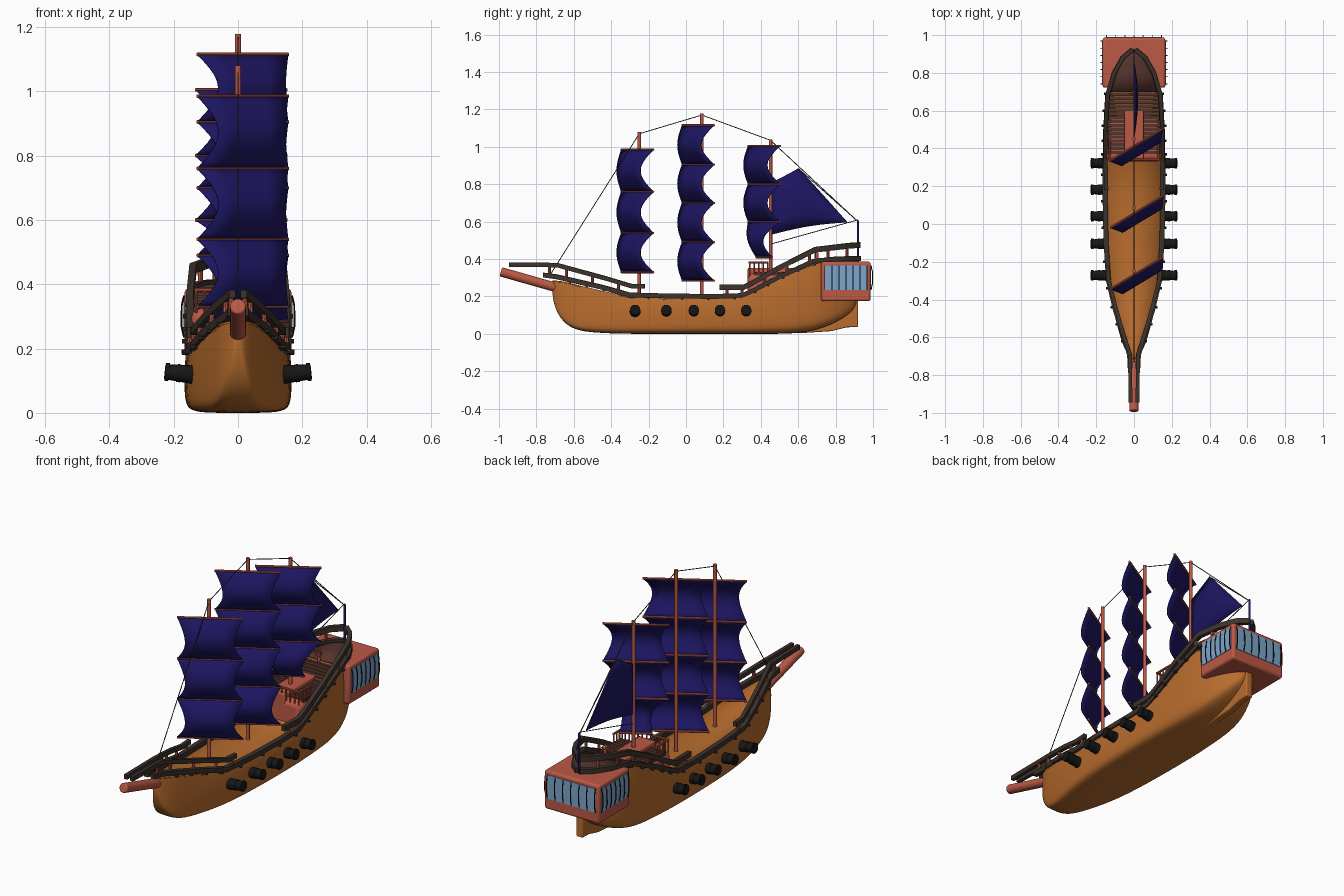
import bpy, bmesh, math
from mathutils import Vector, Matrix

if "Cube" in bpy.data.objects:
    bpy.data.objects.remove(bpy.data.objects["Cube"])

def mat(name, c):
    m = bpy.data.materials.new(name)
    m.diffuse_color = (*c, 1)
    m.use_nodes = True
    m.node_tree.nodes["Principled BSDF"].inputs["Base Color"].default_value = m.diffuse_color
    return m

ORANGE = mat("hull_wood", (.48, .15, .027))
RED = mat("red_wood", (.5, .1, .06))
NAVY = mat("navy_cloth", (.012, .008, .12))
DARK = mat("dark_wood", (.045, .032, .024))
DECK = mat("deck_wood", (.09, .035, .027))
GLASS = mat("window_glass", (.2, .38, .6))
BLACK = mat("black_iron", (.008, .008, .008))

def finish(name, bm, m, bevel=0, subsurf=0, solid=0):
    bmesh.ops.recalc_face_normals(bm, faces=bm.faces)
    me = bpy.data.meshes.new(name)
    bm.to_mesh(me)
    bm.free()
    ob = bpy.data.objects.new(name, me)
    bpy.context.collection.objects.link(ob)
    me.materials.append(m)
    bpy.ops.object.select_all(action='DESELECT')
    bpy.context.view_layer.objects.active = ob
    ob.select_set(True)
    bpy.ops.object.shade_smooth_by_angle(angle=math.radians(40))
    if solid:
        md = ob.modifiers.new("thickness", 'SOLIDIFY')
        md.thickness, md.offset = solid, 0
    if bevel:
        md = ob.modifiers.new("bevel", 'BEVEL')
        md.width, md.segments = bevel, 3
    if subsurf:
        md = ob.modifiers.new("subsurf", 'SUBSURF')
        md.levels = md.render_levels = subsurf
    return ob

def cyl(bm, p, q, r, r2=None, n=12):
    p, q = Vector(p), Vector(q)
    d = q - p
    M = Matrix.Translation((p + q) / 2) @ d.to_track_quat('Z', 'Y').to_matrix().to_4x4()
    bmesh.ops.create_cone(bm, cap_ends=True, segments=n, radius1=r,
                          radius2=r if r2 is None else r2, depth=d.length, matrix=M)

def box(bm, x0, x1, y0, y1, z0, z1):
    M = Matrix.Translation(((x0+x1)/2, (y0+y1)/2, (z0+z1)/2)) @ Matrix.Diagonal((x1-x0, y1-y0, z1-z0, 1))
    bmesh.ops.create_cube(bm, size=1, matrix=M)

def loft(bm, rows, closed=False):
    vs = [[bm.verts.new(p) for p in r] for r in rows]
    n = len(vs[0])
    for a, b in zip(vs, vs[1:]):
        for i in range(n if closed else n - 1):
            j = (i + 1) % n
            bm.faces.new((a[i], a[j], b[j], b[i]))
    return vs

def lerp_path(path, y):
    for a, b in zip(path, path[1:]):
        if a[1] <= y <= b[1]:
            return Vector(a).lerp(Vector(b), (y - a[1]) / (b[1] - a[1]))
    return Vector(path[-1])

# hull stations: y, half width, top z, bottom z
ST = [(-.715, .012, .285, .2), (-.695, .03, .285, .12), (-.65, .056, .28, .055), (-.58, .078, .262, .015),
      (-.45, .112, .23, .004), (-.3, .145, .2, 0), (-.1, .162, .19, 0), (.15, .167, .19, 0), (.33, .167, .205, 0),
      (.5, .163, .295, 0), (.6, .158, .345, .004), (.7, .145, .382, .02), (.8, .112, .39, .06),
      (.88, .066, .393, .11), (.92, .02, .393, .16)]
SEC = [(0, 0), (.6, 0), (.88, .035), (.98, .14), (1, .4), (1, .65), (.97, .85), (.93, 1)]
rows = []
for y, w, zt, zb in ST:
    half = [(w * a, y, zb + (zt - zb) * b) for a, b in SEC]
    rows.append([(-x, yy, z) for x, yy, z in half[:0:-1]] + half)
bm = bmesh.new()
vs = loft(bm, rows)
bm.faces.new(vs[0])
bm.faces.new(vs[-1])
finish("hull", bm, ORANGE, subsurf=2)

# main deck, stern deck and planks
def deck(name, stations, dz, m):
    bm = bmesh.new()
    loft(bm, [[(s * w * .93, y, zt + dz) for s in (-1, 0, 1)] for y, w, zt, _ in stations])
    finish(name, bm, m, solid=.006)
deck("main_deck", ST, -.004, ORANGE)
deck("poop_deck", ST[11:], .006, DECK)
top = [(w, y, zt) for y, w, zt, _ in ST]
bm = bmesh.new()
for i in range(16):
    y = .37 + i * .0205
    z = max(.332, lerp_path(top, y).z + .008)
    box(bm, -.138, .138, y, y + .017, z - .02, z)
finish("quarterdeck_planks", bm, DECK)
bm = bmesh.new()
box(bm, -.145, .145, .33, .62, .15, .325)
finish("quarterdeck_block", bm, RED, bevel=.03)
bm = bmesh.new()
box(bm, -.05, .05, .33, .6, .2, .352)
finish("hatch", bm, RED, bevel=.006)

# rudder and skeg
bm = bmesh.new()
prof = [(.6, .003), (.78, .015), (.86, .035), (.92, .037), (.92, .2), (.7, .2)]
vs = loft(bm, [[(x, y, z) for y, z in prof] for x in (-.02, .02)], True)
for v in vs:
    bm.faces.new(v)
finish("rudder", bm, ORANGE, bevel=.006)

# rails swept along the hull edge
LOW = [(.02, -.765, .315), (.024, -.69, .305), (.1, -.45, .25), (.135, -.3, .208), (.148, -.1, .203), (.153, .15, .2),
       (.153, .3, .205), (.152, .36, .232), (.15, .5, .305), (.14, .68, .388), (.105, .8, .4), (.06, .88, .403), (.006, .925, .403)]
BOW = [(.018, -.945, .37), (.022, -.69, .368), (.06, -.57, .335), (.1, -.43, .297), (.135, -.29, .255), (.14, -.22, .255)]
AFT = [(.147, .18, .25), (.15, .31, .25), (.15, .36, .275), (.15, .5, .355), (.14, .69, .45), (.105, .8, .463),
       (.06, .88, .472), (.006, .925, .475)]
def rail(name, path, w, h):
    bm = bmesh.new()
    for s in (1, -1):
        P = [Vector((s * x, y, z)) for x, y, z in path]
        rows = []
        for i, p in enumerate(P):
            t = P[min(i + 1, len(P) - 1)] - P[max(i - 1, 0)]
            n = Vector((t.y, -t.x, 0)).normalized() * w / 2
            u = Vector((0, 0, h / 2))
            rows.append([p - n - u, p + n - u, p + n + u, p - n + u])
        v = loft(bm, rows, True)
        bm.faces.new(v[0])
        bm.faces.new(v[-1])
    finish(name, bm, DARK)
rail("gunwale_rail", LOW, .026, .026)
rail("bow_rail", BOW, .02, .024)
rail("stern_rail", AFT, .022, .03)

# rail posts and hull pegs
bm = bmesh.new()
for path, ys in ((BOW, (-.73, -.64, -.5, -.36, -.25)), (AFT, (.22, .3, .42, .54, .66, .76, .86))):
    for y in ys:
        for s in (1, -1):
            a, b = lerp_path(LOW, y), lerp_path(path, y)
            a.x *= s
            b.x *= s
            cyl(bm, a, b, .008, n=8)
finish("rail_posts", bm, RED)
bm = bmesh.new()
for y in (-.62, -.53, -.44, -.34, -.2, -.02, .12, .26, .37, .44, .52, .6, .69):
    p = lerp_path(LOW, y)
    for s in (1, -1):
        cyl(bm, (s * p.x, y, p.z - .014), (s * (p.x + .022), y, p.z - .014), .007, n=8)
finish("hull_pegs", bm, DARK)

# quarterdeck railing
bm = bmesh.new()
for i in range(11):
    x = -.13 + i * .026
    cyl(bm, (x, .34, .31), (x, .34, .38), .004, n=8)
cyl(bm, (-.135, .34, .382), (.135, .34, .382), .006, n=8)
for s in (1, -1):
    for i in range(1, 5):
        cyl(bm, (s * .13, .34 + i * .024, .31), (s * .13, .34 + i * .024, .38), .004, n=8)
    cyl(bm, (s * .13, .335, .382), (s * .13, .442, .382), .006, n=8)
finish("deck_railing", bm, RED)

# steering wheel
bpy.ops.mesh.primitive_torus_add(major_radius=.02, minor_radius=.004, major_segments=20, minor_segments=6,
                                 location=(0, .69, .432), rotation=(math.pi / 2, 0, 0))
bpy.context.object.name = "steering_wheel"
bpy.context.object.data.materials.append(RED)
bm = bmesh.new()
cyl(bm, (0, .7, .38), (0, .7, .435), .008)
for k in range(3):
    d = Vector((math.cos(k * math.pi / 3), 0, math.sin(k * math.pi / 3))) * .028
    cyl(bm, Vector((0, .69, .432)) - d, Vector((0, .69, .432)) + d, .0025, n=6)
finish("wheel_stand", bm, RED)

# stern cabin with windows and bulging bars
bm = bmesh.new()
box(bm, -.166, .166, .722, .987, .175, .386)
finish("stern_cabin", bm, RED, bevel=.012)
bm = bmesh.new()
box(bm, -.169, .169, .742, .968, .235, .365)
box(bm, -.145, .145, .9, .99, .235, .365)
finish("cabin_windows", bm, GLASS)
bm = bmesh.new()
def bar(f):
    pts = [f(0, .365), f(.007, .335), f(.008, .27), f(0, .235)]
    for a, b in zip(pts, pts[1:]):
        cyl(bm, a, b, .0028, n=6)
for i in range(7):
    y, x = .742 + i * .0377, -.145 + i * .0483
    for s in (1, -1):
        bar(lambda o, z: (s * (.168 + o), y, z))
    bar(lambda o, z: (x, .989 + o, z))
finish("window_bars", bm, BLACK)

# bowsprit
bm = bmesh.new()
cyl(bm, (0, -.99, .332), (0, -.66, .238), .025, n=20)
finish("bowsprit", bm, RED, bevel=.006)

# cannons
bm = bmesh.new()
for y in (-.272, -.105, .042, .182, .322):
    for s in (1, -1):
        a, b = Vector((s * .13, y, .118)), Vector((s * .228, y, .128))
        cyl(bm, a, b, .03, .023, 16)
        for t in (.55, .92):
            cyl(bm, a.lerp(b, t - .06), a.lerp(b, t + .06), .028, n=16)
finish("cannons", bm, BLACK)

# masts, yards and billowing square sails
U, N = Vector((.856, .517, 0)), Vector((.517, -.856, 0))
MASTS = [("fore", -.25, 1.08, (0.015, -.26), (.33, .54, .76, .985), 1),
         ("main", .085, 1.178, (.015, .065), (.285, .49, .7, .905, 1.115), 1),
         ("mizzen", .452, 1.04, (.01, .418), (.41, .6, .8, 1.005), .5)]
for name, y, h, c, zs, taper in MASTS:
    bm = bmesh.new()
    cyl(bm, (0, y, .15), (0, y, h), .0095, n=12)
    finish(name + "_mast", bm, RED)
    half = [.165 * (taper if i == 0 else 1) for i in range(len(zs))]
    bm, bs = bmesh.new(), bmesh.new()
    for z, w in zip(zs, half):
        p = Vector((*c, z))
        cyl(bm, p - U * w, p + U * w, .006, n=8)
    for i in range(len(zs) - 1):
        rows = []
        for k in range(11):
            v = k / 10
            s = math.sin(math.pi * v)
            w = half[i] + (half[i + 1] - half[i]) * v - .043 * s
            p = Vector((*c, zs[i] + (zs[i + 1] - zs[i]) * v)) + N * .055 * s
            rows.append([p + U * w * t for t in (-1, -.5, 0, .5, 1)])
        loft(bs, rows)
    finish(name + "_yards", bm, RED)
    finish(name + "_sails", bs, NAVY, solid=.004)

# aft triangular sail: luff to leech, slightly bellied
bm = bmesh.new()
rows = []
for k in range(13):
    t = k / 12
    s = math.sin(math.pi * t)
    hi = Vector((0, .46, .81)).lerp(Vector((0, .605, .885)), min(1, t / .35)) if t < .35 else \
        Vector((0, .605, .885)).lerp(Vector((0, .86, .6)), (t - .35) / .65)
    lo = Vector((0, .455, .53)).lerp(Vector((0, .86, .597)), t) + Vector((0, 0, .012 * s))
    rows.append([lo.lerp(hi, q) + Vector((.02 * s * math.sin(math.pi * q), 0, 0)) for q in (0, .25, .5, .75, 1)])
loft(bm, rows)
finish("aft_sail", bm, NAVY, solid=.004)

# flagpole and rigging
bm = bmesh.new()
cyl(bm, (0, .92, .38), (0, .92, .605), .006, n=10)
finish("stern_pole", bm, NAVY)
bm = bmesh.new()
line = [(0, -.73, .31), (0, -.25, 1.07), (0, .085, 1.17), (0, .452, 1.035), (0, .92, .6)]
for a, b in list(zip(line, line[1:])) + [((0, .452, .48), (0, .92, .61)), ((0, .452, .8), (0, .605, .885)),
                                         ((0, .6, .885), (0, .92, .6))]:
    cyl(bm, a, b, .0022, n=6)
finish("rigging", bm, DARK)
